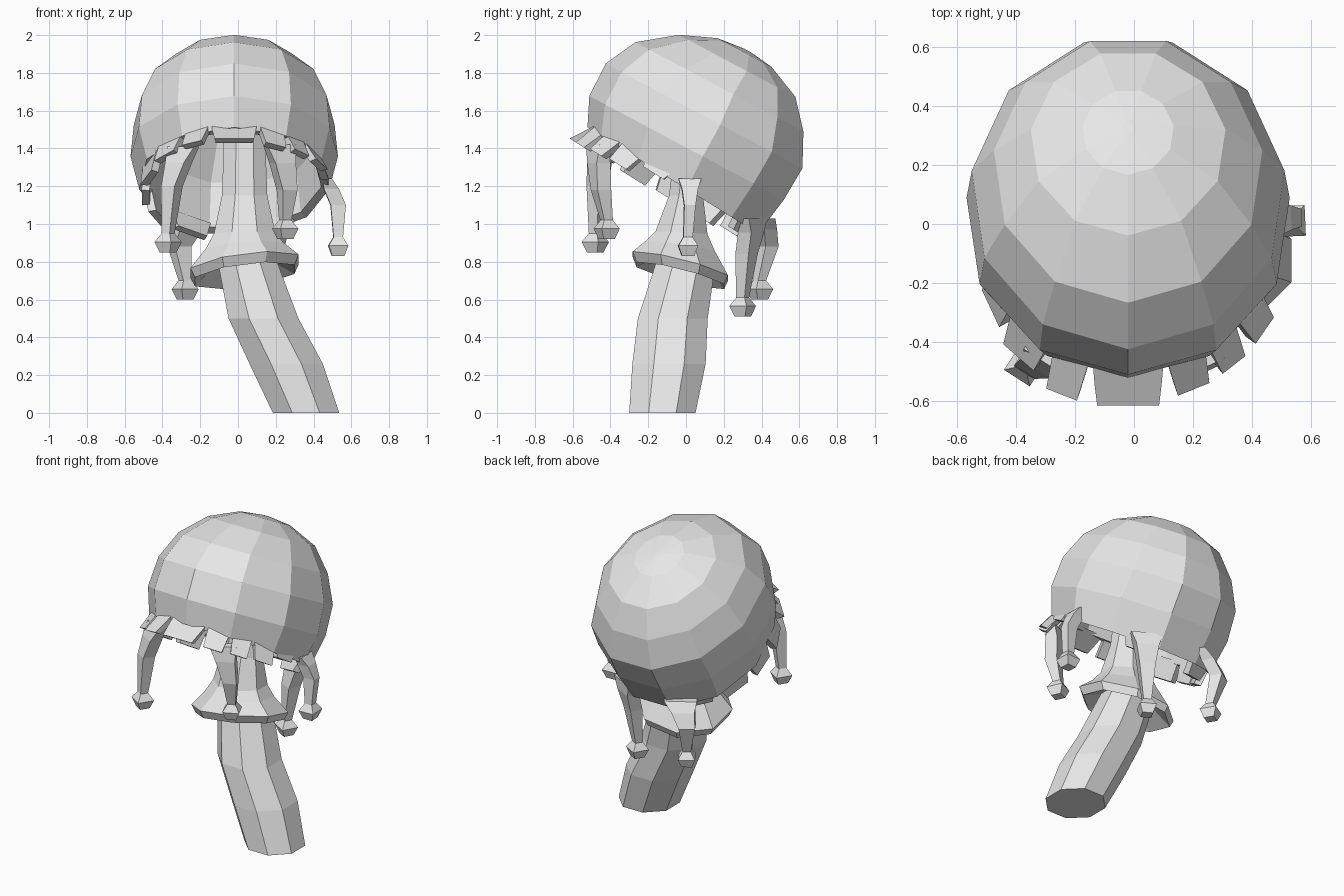
import bpy, bmesh, math
from mathutils import Vector, Matrix

old = bpy.data.objects.get("Cube")
if old:
    bpy.data.objects.remove(old)

grey = bpy.data.materials.new("plain grey")
grey.use_nodes = True
COLOR = (0.8, 0.8, 0.8, 1)
grey.diffuse_color = COLOR
grey.node_tree.nodes["Principled BSDF"].inputs["Base Color"].default_value = COLOR


def loft(name, sections):
    """Skin a closed tube through rings of points and close both ends."""
    bm = bmesh.new()
    rings = [[bm.verts.new(p) for p in s] for s in sections]
    n = len(rings[0])
    for a, b in zip(rings, rings[1:]):
        for i in range(n):
            j = (i + 1) % n
            bm.faces.new((a[i], a[j], b[j], b[i]))
    bm.faces.new(rings[0])
    bm.faces.new(rings[-1])
    bmesh.ops.remove_doubles(bm, verts=bm.verts, dist=0.0005)
    bmesh.ops.recalc_face_normals(bm, faces=bm.faces)
    mesh = bpy.data.meshes.new(name)
    bm.to_mesh(mesh)
    bm.free()
    mesh.materials.append(grey)
    obj = bpy.data.objects.new(name, mesh)
    bpy.context.collection.objects.link(obj)


def ring(center, radius, n, depth=1.0):
    return [Vector(center) + radius * Vector((math.cos(a), depth * math.sin(a), 0))
            for a in (math.pi / n + math.tau * i / n for i in range(n))]


# Tilted frame shared by the cap and its torn rim
SIDES = 11
tilt = Matrix.Translation((-0.02, 0.06, 1.42)) @ Matrix.Rotation(math.radians(-28), 4, 'X')
FRONT = -math.pi / 2


def on_cap(angle, radius, height, depth=1.013, shift=-0.015):
    """Point on the cap; low rings dip a little further towards the back."""
    y = radius * math.sin(angle)
    dip = 0.07 * y if height < -0.1 else 0
    return tilt @ Vector((0.95 * radius * math.cos(angle), depth * y + shift, height - dip))


# Cap: outer dome with a fuller front shoulder, then the hollow underside
profile = [(0.02, 0.565, 1, 0), (0.165, 0.548, 1, -0.005), (0.352, 0.467, 1.015, -0.003),
           (0.485, 0.325, 1.06, -0.03), (0.565, 0.151, 1.066, -0.028),
           (0.584, -0.041, 1.02, -0.03), (0.535, -0.229, 1.013, -0.015),
           (0.49, -0.22, 1, -0.015), (0.46, 0, 1, -0.015), (0.3, 0.24, 1, 0), (0.02, 0.32, 1, 0)]
loft("cap", [[on_cap(FRONT + i * math.tau / SIDES, *row) for i in range(SIDES)]
             for row in profile])

# Torn rim: tapered flaps; (start and end in degrees from the front, drop, flare)
flaps = [(-14, 14, 0.11, 0.08), (-31, -16, 0.11, 0.08), (-54, -34, 0.1, 0.05),
         (16, 32, 0.11, 0.06), (34, 48, 0.1, 0.06), (50, 66, 0.09, 0.06), (68, 86, 0.03, 0.01),
         (-78, -56, 0.11, 0.02), (-102, -80, 0.1, 0.0), (-128, -104, 0.1, -0.02),
         (-164, -132, 0.08, -0.03), (138, 166, 0.06, -0.02)]
for i, (start, end, drop, flare) in enumerate(flaps):
    sections = []
    for t in (0.0, 0.5, 1.0):
        r, h = 0.52 + flare * t, -0.2 - (drop + 0.02) * t
        inset = 0.12 * t * (end - start)
        a, b = FRONT + math.radians(start + inset), FRONT + math.radians(end - inset)
        sections.append([on_cap(a, r, h), on_cap(b, r, h),
                         on_cap(b, r - 0.045, h), on_cap(a, r - 0.045, h)])
    loft(f"rim_flap_{i + 1}", sections)


# Drips: four-sided strands that narrow and end in a small bulb
def drip(name, top, bend, tip, width):
    top, bend, tip = Vector(top), Vector(bend), Vector(tip)
    angle = math.atan2(top.y, top.x)
    out = Vector((math.cos(angle), math.sin(angle), 0))
    side = Vector((-out.y, out.x, 0))
    up = Vector((0, 0, 1))
    stations = [(top, width, 0.025), (top.lerp(bend, 0.4), width * 0.7, 0.04),
                (bend, width * 0.5, 0.04), (tip + up * 0.1, 0.025, 0.025),
                (tip + up * 0.055, 0.052, 0.052), (tip, 0.032, 0.032)]
    loft(name, [[c + side * w * s + out * d * o for s, o in ((-1, -1), (1, -1), (1, 1), (-1, 1))]
                for c, w, d in stations])


drip("drip_front_right", (-0.29, -0.45, 1.41), (-0.35, -0.47, 1.2), (-0.37, -0.48, 0.85), 0.085)
drip("drip_front_left", (0.22, -0.47, 1.42), (0.26, -0.45, 1.18), (0.25, -0.42, 0.92), 0.085)
drip("drip_left", (0.47, 0.02, 1.24), (0.53, 0.02, 1.1), (0.53, 0.01, 0.83), 0.06)
drip("drip_back_right", (-0.24, 0.4, 1.03), (-0.31, 0.43, 0.88), (-0.28, 0.39, 0.6), 0.1)
drip("drip_back_left", (0.2, 0.36, 1.03), (0.17, 0.32, 0.84), (0.15, 0.3, 0.51), 0.1)

# Stem: curved eight-sided stalk
loft("stem", [ring((x, y, z), r, 8) for x, y, z, r in
              ((0.36, -0.125, 0, 0.19), (0.255, -0.09, 0.26, 0.21),
               (0.135, -0.07, 0.5, 0.2), (0.05, 0, 0.8, 0.17))])

# Upper stem flaring into a hanging skirt with a thick, tilted edge
skirt = []
for z, r, slope, depth in ((1.68, 0.12, 0, 0.8), (1.4, 0.12, 0, 0.8), (1.15, 0.13, 0, 0.75),
                           (0.95, 0.175, 0.05, 0.85), (0.87, 0.22, 0.15, 0.9),
                           (0.765, 0.31, 0.25, 0.88), (0.715, 0.285, 0.25, 0.88),
                           (0.8, 0.15, 0.1, 1)):
    lean = 0.12 * max(0, z - 0.9)
    pts = ring((0.035, -0.03 + lean, z), r, 8, depth)
    for p in pts:
        p.z += slope * (0.5 * p.x - p.y)
    skirt.append(pts)
loft("stem_skirt", skirt)
